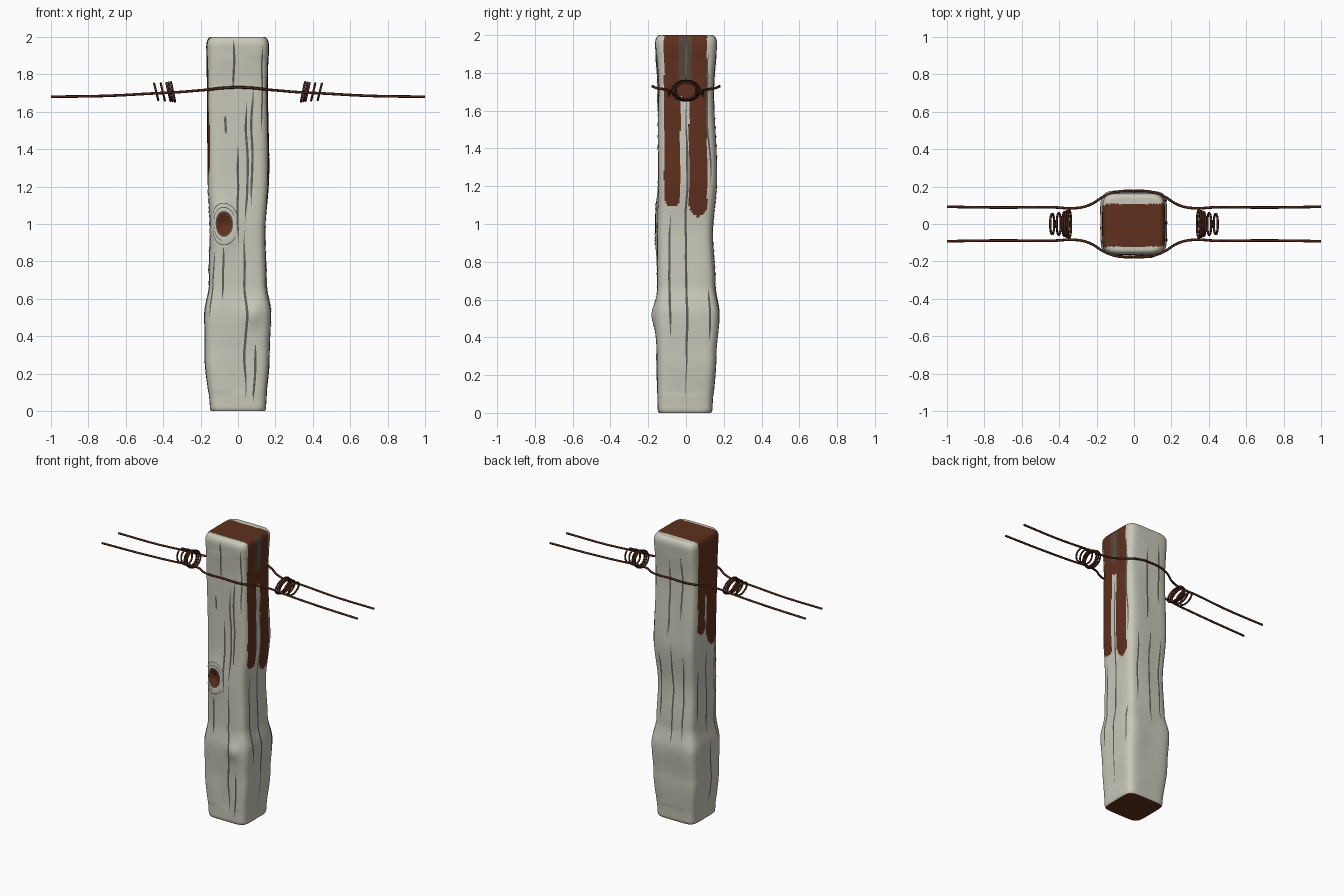
import bpy, bmesh, math
from mathutils import Vector, noise

old = bpy.data.objects.get("Cube")
if old:
    bpy.data.objects.remove(old)


def material(name, red, green, blue):
    mat = bpy.data.materials.new(name)
    mat.use_nodes = True
    mat.diffuse_color = (red, green, blue, 1)
    shader = mat.node_tree.nodes["Principled BSDF"]
    shader.inputs["Base Color"].default_value = (red, green, blue, 1)
    return mat


WOOD = material("pale_wood", .58, .58, .49)
STAIN = material("rust_stain", .115, .03, .013)
FADED = material("faded_stain", .095, .06, .043)
CRACK = material("dark_crack", .115, .115, .1)
WIRE = material("rusty_wire", .07, .02, .011)

# Post outline: height, right, left, front, back
PROFILE = [
    (0, -.15, .15, -.15, .14), (.3, -.178, .17, -.155, .16),
    (.52, -.18, .177, -.165, .177), (.68, -.155, .152, -.152, .155),
    (.95, -.15, .146, -.15, .142), (1.25, -.163, .165, -.147, .165),
    (1.7, -.167, .16, -.15, .147), (2, -.17, .166, -.165, .166)]
SIDES = ("front", "left", "back", "right")
NORMALS = {"front": (0, -1), "left": (1, 0), "back": (0, 1), "right": (-1, 0)}
KNOT_X, KNOT_Z = -.075, 1


def extents(z):
    for low, high in zip(PROFILE, PROFILE[1:]):
        if z <= high[0]:
            t = (z - low[0]) / (high[0] - low[0])
            t = t * t * (3 - 2 * t)
            return [p + (q - p) * t for p, q in zip(low[1:], high[1:])]


def lump(x, z, centre_x, centre_z, width, height):
    return math.exp(-((x - centre_x) / width) ** 2 - ((z - centre_z) / height) ** 2)


def surface(side, across, z, scale=1, lift=0):
    """Point on the bulged square post; across runs from -1 to 1 along a side."""
    nx, ny = NORMALS[side]
    a, b = nx - ny * across, ny + nx * across
    size = (a ** 6 + b ** 6) ** (1 / 6)
    x0, x1, y0, y1 = extents(z)
    x = (x0 + x1) / 2 + (x1 - x0) / 2 * a / size * scale
    y = (y0 + y1) / 2 + (y1 - y0) / 2 * b / size * scale
    if .1 < z < 1.9:
        lift += .004 * noise.noise(Vector((x * 9, y * 9, z * 3)))
    if side == "front":
        # Branch knot with a sunken centre, and a smaller lump lower down
        lift += .022 * lump(x, z, KNOT_X, KNOT_Z, .07, .13)
        lift -= .03 * lump(x, z, KNOT_X, KNOT_Z, .035, .05)
        lift += .018 * lump(x, z, .08, .52, .045, .06)
    return Vector((x + nx * lift, y + ny * lift, z))


def smooth(ob, degrees):
    bpy.ops.object.select_all(action='DESELECT')
    ob.select_set(True)
    bpy.context.view_layer.objects.active = ob
    if ob.type == 'CURVE':
        bpy.ops.object.convert(target='MESH')
    bpy.ops.object.shade_smooth_by_angle(angle=math.radians(degrees))


def finish(name, bm, mats):
    mesh = bpy.data.meshes.new(name)
    bm.to_mesh(mesh)
    bm.free()
    for mat in mats:
        mesh.materials.append(mat)
    ob = bpy.data.objects.new(name, mesh)
    bpy.context.collection.objects.link(ob)
    smooth(ob, 40)


def ribbon(bm, rows, index=0):
    """Join pairs of points into a strip of faces."""
    pairs = [[bm.verts.new(p) for p in row] for row in rows]
    for (a, b), (c, d) in zip(pairs, pairs[1:]):
        bm.faces.new((a, c, d, b)).material_index = index


# Rust runs on each side: centre, half width, lowest height
RUNS = {"left": [(-.073, .043, 1.09), (.064, .048, 1.04), (0, .05, 1.66)],
        "right": [(.06, .04, 1.33), (-.06, .065, 1.22), (0, .05, 1.6)]}


def stain_index(c, side):
    """0 wood, 1 stain, 2 faded stain"""
    if c.z > 1.985 and (side not in RUNS or c.z > 1.995):
        return int(-.12 < c.y < .108)
    if side == "left" and abs(c.y + .005) < .037 and c.z > 1.76:
        return 2
    return int(any(abs(c.y - mid) < half and c.z > low + 20 * (c.y - mid) ** 2
                   for mid, half, low in RUNS.get(side, [])))


# Post: stacked rings, rounded at both ends and closed with shrinking rings
COLS, ROWS, ROUND = 32, 156, 8
rings = [(0, .95), (.006, .985)]
rings += [(.02 + 1.93 * i / ROWS, 1) for i in range(ROWS + 1)]
for i in range(1, ROUND + 1):
    turn = math.pi / 2 * i / ROUND
    rings.append((1.95 + .05 * math.sin(turn), .84 + .16 * math.cos(turn)))
rings += [(2, .84 - .05 * i) for i in range(1, 16)]
bm = bmesh.new()
loops = [[bm.verts.new(surface(side, 2 * i / COLS - 1, z, scale))
          for side in SIDES for i in range(COLS)] for z, scale in rings]
total = COLS * len(SIDES)
for low, high in zip(loops, loops[1:]):
    for i in range(total):
        j = (i + 1) % total
        face = bm.faces.new((low[i], low[j], high[j], high[i]))
        face.material_index = stain_index(face.calc_center_median(), SIDES[i // COLS])
bm.faces.new(loops[-1]).material_index = 1
bm.faces.new(loops[0][::-1]).material_index = 1
finish("post", bm, (WOOD, STAIN, FADED))

# Cracks: tapered ribbons down each side, given as offset, top, bottom
CRACKS = {
    "front": [(-.02, 1.98, 1.72), (0, 1.42, .9), (.045, 1.65, 1), (.04, .97, .07),
              (.075, 1.74, 1.1), (.09, .36, .05), (.135, 1.95, 1.5),
              (-.145, .85, .5), (-.08, .88, .6), (-.065, 1.58, 1.48)],
    "left": [(0, 1.66, .1), (0, 1.97, 1.77), (-.09, 1.05, .4), (.12, .66, .38),
             (.125, 1.9, 1.2)],
    "back": [(-.02, 1.85, 1.3), (0, 1.25, .55), (.07, 1.9, 1.45), (.085, 1.2, .6),
             (-.1, 1.2, .7)],
    "right": [(0, 1.2, .6), (.02, .58, .1), (-.1, 1.1, .7), (.1, 1.3, .5)]}
bm = bmesh.new()
for side, cracks in CRACKS.items():
    for offset, top, bottom in cracks:
        steps = max(6, int((top - bottom) * 40))
        rows = []
        for i in range(steps + 1):
            t = i / steps
            z = top + (bottom - top) * t
            mid = offset + .012 * noise.noise(Vector((offset * 50, 0, z * 5)))
            half = .006 * min(1, 5 * t + .1, 5 * (1 - t) + .1)
            rows.append([surface(side, (mid + k * half) / .16, z, 1, .003)
                         for k in (-1, 1)])
        ribbon(bm, rows)
finish("cracks", bm, [CRACK])


def knot_band(bm, inner, outer, index, start=0, end=360):
    """Oval band around the knot centre, measured in fractions of its size."""
    rows = []
    for i in range(33):
        angle = math.radians(start + (end - start) * i / 32)
        rows.append([surface("front", (KNOT_X + .045 * r * math.cos(angle)) / .152,
                             KNOT_Z + .062 * r * math.sin(angle), 1, .004)
                     for r in (outer, inner)])
    ribbon(bm, rows[::-1], index)


# Knot: brown heart with thin growth lines around it
bm = bmesh.new()
for i in range(4):
    knot_band(bm, i / 4 + .01, (i + 1) / 4 + .01, 0)
knot_band(bm, 1, 1.12, 1)
knot_band(bm, 1.4, 1.47, 1, 30, 260)
knot_band(bm, 1.75, 1.83, 1, 20, 150)
knot_band(bm, 1.75, 1.83, 1, 200, 320)
bmesh.ops.recalc_face_normals(bm, faces=bm.faces)
for face in bm.faces:
    if face.normal.y > 0:
        face.normal_flip()
finish("knot", bm, (STAIN, CRACK))


def wire(name, points, radius, cyclic=False):
    curve = bpy.data.curves.new(name, 'CURVE')
    curve.dimensions = '3D'
    curve.bevel_depth = radius
    curve.bevel_resolution = 2
    curve.resolution_u = 6
    curve.use_fill_caps = True
    spline = curve.splines.new('BEZIER')
    spline.bezier_points.add(len(points) - 1)
    spline.use_cyclic_u = cyclic
    for knot, point in zip(spline.bezier_points, points):
        knot.co = point
        knot.handle_left_type = knot.handle_right_type = 'AUTO'
    curve.materials.append(WIRE)
    ob = bpy.data.objects.new(name, curve)
    bpy.context.collection.objects.link(ob)
    smooth(ob, 50)


# Fence wires bending around the post: distance, depth, height
HALF = [(1, .092, 1.68), (.7, .088, 1.685), (.45, .09, 1.698), (.3, .086, 1.706),
        (.23, .105, 1.712), (.16, .148, 1.718), (.09, .172, 1.726)]
for name, s in (("front_wire", -1), ("back_wire", 1)):
    path = [(-x, s * y, z) for x, y, z in HALF] + [(0, s * .176, 1.73)]
    path += [(x, s * y, z) for x, y, z in reversed(HALF)]
    wire(name, path, .007)

# Twisted coils beside the post: loops shrink as they get further away
for name, s in (("left", 1), ("right", -1)):
    for n, x in enumerate((.347, .36, .372, .402, .437)):
        turns = [math.tau * i / 12 for i in range(12)]
        wire(f"{name}_coil_loop_{n + 1}",
             [(s * (x + .011 * math.sin(t)), (.074 - .005 * n) * math.cos(t),
               1.706 + (.052 - .002 * n) * math.sin(t)) for t in turns], .006, True)
